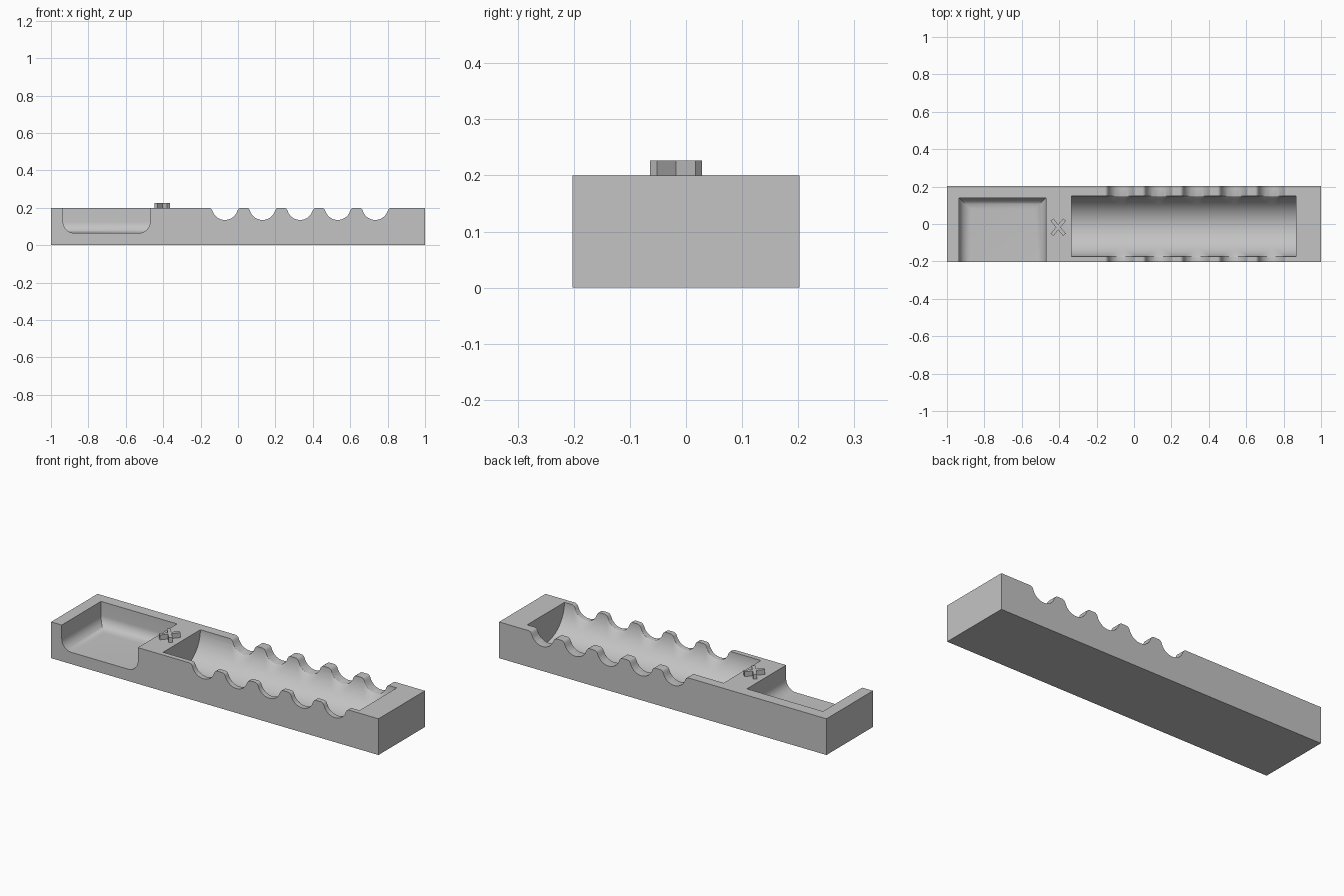
import bpy, bmesh, math

if "Cube" in bpy.data.objects:
    bpy.data.objects.remove(bpy.data.objects["Cube"])

HALF_Y, TOP = 0.2025, 0.2
TROUGH_X = (-0.335, 0.865)
TROUGH_Y, TROUGH_R = -0.0125, 0.1625
GRIPS = [-0.07 + 0.201 * i for i in range(5)]
GRIP_R, GRIP_Z, GRIP_FILLET = 0.07, 0.205, 0.02

grey = bpy.data.materials.new("plain grey")
grey.diffuse_color = (0.55, 0.55, 0.55, 1)
grey.use_nodes = True
grey.node_tree.nodes["Principled BSDF"].inputs["Base Color"].default_value = grey.diffuse_color


def make_object(name, bm):
    bmesh.ops.recalc_face_normals(bm, faces=bm.faces)
    mesh = bpy.data.meshes.new(name)
    bm.to_mesh(mesh)
    bm.free()
    mesh.materials.append(grey)
    ob = bpy.data.objects.new(name, mesh)
    bpy.context.collection.objects.link(ob)
    return ob


# Finger grip outline: round scallop with a rounded shoulder on each side
GRIP_SUM = GRIP_R + GRIP_FILLET
GRIP_DZ = GRIP_Z - TOP + GRIP_FILLET
GRIP_W = math.sqrt(GRIP_SUM ** 2 - GRIP_DZ ** 2)


def rim_height(x):
    d = min(abs(x - g) for g in GRIPS)
    if d >= GRIP_W:
        return TOP
    if d < GRIP_W * GRIP_R / GRIP_SUM:
        return GRIP_Z - math.sqrt(GRIP_R ** 2 - d * d)
    return TOP - GRIP_FILLET + math.sqrt(GRIP_FILLET ** 2 - (GRIP_W - d) ** 2)


def trough_height(y):
    d = y - TROUGH_Y
    return TOP - math.sqrt(max(TROUGH_R ** 2 - d * d, 0))


def surface(x, y):
    rim = rim_height(x)
    if abs(y - TROUGH_Y) >= TROUGH_R - 1e-6:
        return rim
    a = trough_height(y)
    k = 0.05 * (TOP - rim) / 0.065          # soften the grip edge
    h = max(k - abs(a - rim), 0)
    return min(a, rim) - (h * h / (4 * k) if k > 1e-6 else 0)


# Body: cross-sections lofted along x
ys = [-HALF_Y] + [TROUGH_Y - TROUGH_R * math.cos(math.pi * i / 72) for i in range(73)] + [HALF_Y]
stations = [(-1, False), (TROUGH_X[0], False), (TROUGH_X[0], True)]
xs = {-0.25, 0.84}
for g in GRIPS:
    xs.update(round(g + GRIP_W * math.sin(math.pi / 2 * i / 14), 5) for i in range(-14, 15))
stations += [(x, True) for x in sorted(xs)]
stations += [(TROUGH_X[1], True), (TROUGH_X[1], False), (1, False)]

bm = bmesh.new()
rings = []
for x, carved in stations:
    ring = [bm.verts.new((x, y, surface(x, y) if carved else TOP)) for y in ys]
    ring += [bm.verts.new((x, HALF_Y, 0)), bm.verts.new((x, -HALF_Y, 0))]
    rings.append(ring)
n = len(rings[0])
for a, b in zip(rings, rings[1:]):
    for i in range(n):
        j = (i + 1) % n
        bm.faces.new((a[i], a[j], b[j], b[i]))
bm.faces.new(rings[0])
bm.faces.new(rings[-1])
bmesh.ops.remove_doubles(bm, verts=bm.verts, dist=1e-5)
bmesh.ops.dissolve_limit(bm, angle_limit=0.002, verts=bm.verts, edges=bm.edges)
body = make_object("tray_body", bm)

# Pocket cutter: open at the front, rounded along the floor
bm = bmesh.new()
bmesh.ops.create_cube(bm, size=1)
x0, x1, y0, y1, z0, z1 = -0.935, -0.47, -0.4, 0.14, 0.065, 0.3
for v in bm.verts:
    v.co = (x1 if v.co.x > 0 else x0, y1 if v.co.y > 0 else y0, z1 if v.co.z > 0 else z0)
floor_edges = [e for e in bm.edges
               if all(v.co.z < 0.1 for v in e.verts) and any(v.co.y > 0 for v in e.verts)]
bmesh.ops.bevel(bm, geom=floor_edges, offset=0.06, segments=10, profile=0.5, affect='EDGES')
cutter = make_object("pocket_cutter", bm)
cutter.hide_render = True
cutter.hide_set(True)

cut = body.modifiers.new("pocket", 'BOOLEAN')
cut.operation = 'DIFFERENCE'
cut.solver = 'EXACT'
cut.object = cutter
bpy.context.view_layer.objects.active = body
body.select_set(True)
bpy.ops.object.modifier_apply(modifier=cut.name)
bpy.data.objects.remove(cutter)
bpy.ops.object.shade_smooth_by_angle(angle=math.radians(32))

# Raised cross marker between pocket and trough
ang, half_l, half_w = math.radians(50), 0.0525, 0.0095
c, s = math.cos(ang), math.sin(ang)
tip_a = (c * half_l + s * half_w, s * half_l - c * half_w)
tip_b = (c * half_l - s * half_w, s * half_l + c * half_w)
quarter = [(half_w / s, 0), tip_a, tip_b, (0, half_w / c)]
outline = quarter + [(-x, y) for x, y in quarter[2:0:-1]]
outline += [(-x, -y) for x, y in outline]
bm = bmesh.new()
base = bm.faces.new([bm.verts.new((x - 0.405, y - 0.0175, 0.195)) for x, y in outline])
top = bmesh.ops.extrude_face_region(bm, geom=[base])
for v in top["geom"]:
    if isinstance(v, bmesh.types.BMVert):
        v.co.z = 0.227
make_object("cross_marker", bm)
